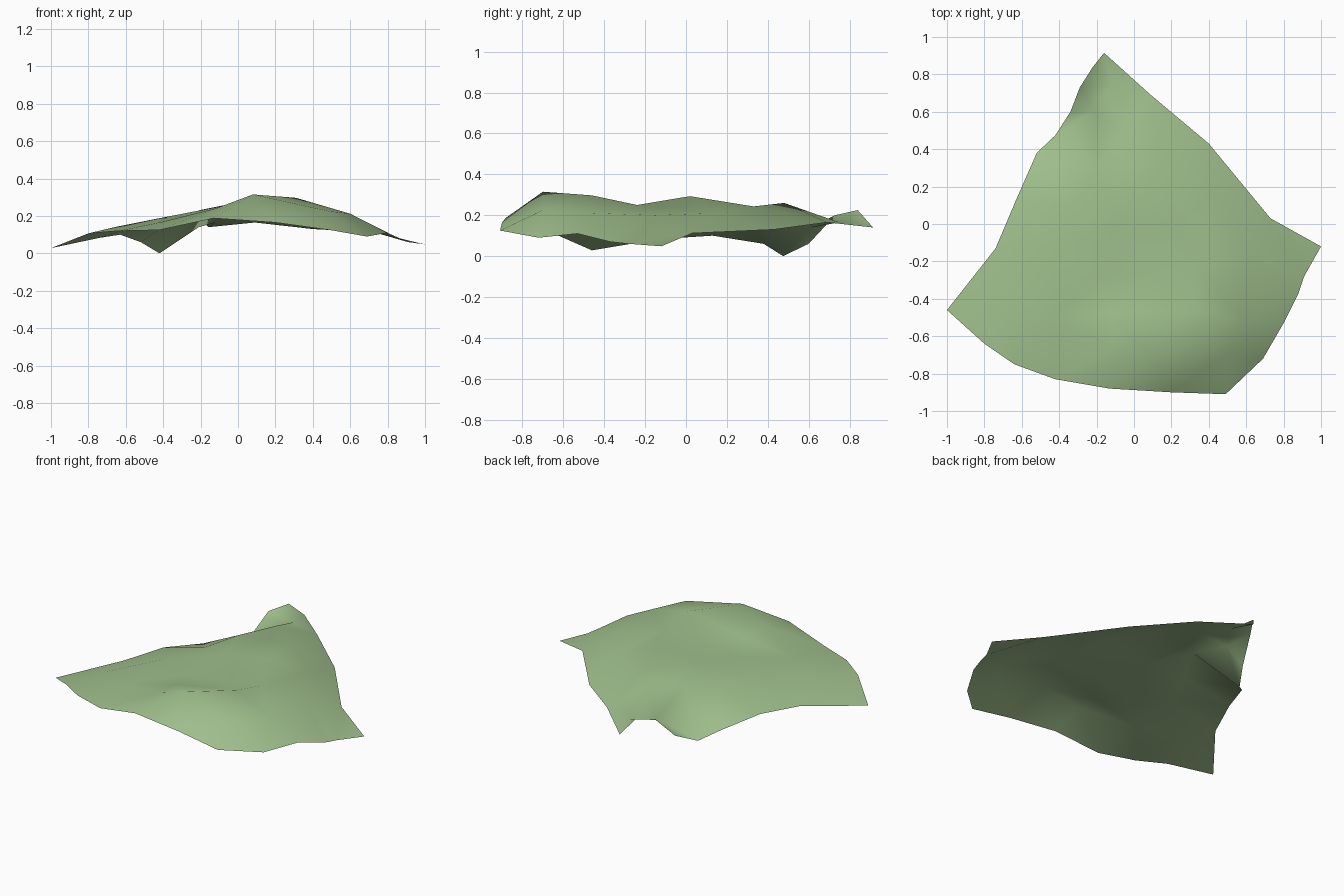
import bpy, bmesh
from mathutils import Vector
from mathutils.geometry import delaunay_2d_cdt

# Outline of the curled sheet, counter-clockwise from the rear tip
rim = [
    (-.16, .915, .14), (-.22, .84, .225), (-.29, .73, .20), (-.34, .60, .06),
    (-.42, .475, 0), (-.52, .38, .06), (-.63, .13, .10), (-.74, -.13, .083),
    (-1, -.46, .028), (-.80, -.64, .107), (-.64, -.75, .12), (-.42, -.83, .125),
    (-.13, -.88, .188), (.20, -.90, .165), (.49, -.91, .125), (.69, -.72, .09),
    (.80, -.53, .11), (.88, -.37, .07), (.91, -.28, .06), (1, -.12, .048),
    (.73, .03, .112), (.40, .43, .13), (.09, .69, .165),
]
# Ridges and hollows inside the outline
relief = [
    (.08, -.70, .315), (.49, -.70, .225), (.60, -.52, .212), (.31, -.46, .297),
    (.08, -.26, .22), (.34, -.24, .25), (.60, -.15, .20), (.22, .02, .293),
    (-.10, .0, .25), (-.20, -.30, .195), (-.12, -.48, .225), (-.42, -.15, .188),
    (-.42, -.50, .165), (-.66, -.40, .14), (-.32, .10, .193), (-.20, .30, .232),
    (.14, .33, .243), (-.06, .48, .26), (-.21, .61, .14), (-.12, -.65, .24),
    (.42, .15, .21), (-.12, .75, .165),
]
pts = rim + relief
n = len(rim)

# Triangulate in plan, keeping the outline as the border
flat, _, faces, origin, _, _ = delaunay_2d_cdt(
    [Vector(p[:2]) for p in pts], [(i, (i + 1) % n) for i in range(n)], [], 1, 1e-5)

bm = bmesh.new()
verts = [bm.verts.new((v.x, v.y, pts[o[0]][2])) for v, o in zip(flat, origin)]
for f in faces:
    bm.faces.new([verts[i] for i in f])
bm.normal_update()
for f in bm.faces:
    if f.normal.z < 0:
        f.normal_flip()
    f.smooth = True

mesh = bpy.data.meshes.new("curled_sheet")
bm.to_mesh(mesh)
bm.free()
green = bpy.data.materials.new("soft green")
green.diffuse_color = (.35, .52, .265, 1)
mesh.materials.append(green)
bpy.context.collection.objects.link(bpy.data.objects.new("curled_sheet", mesh))
